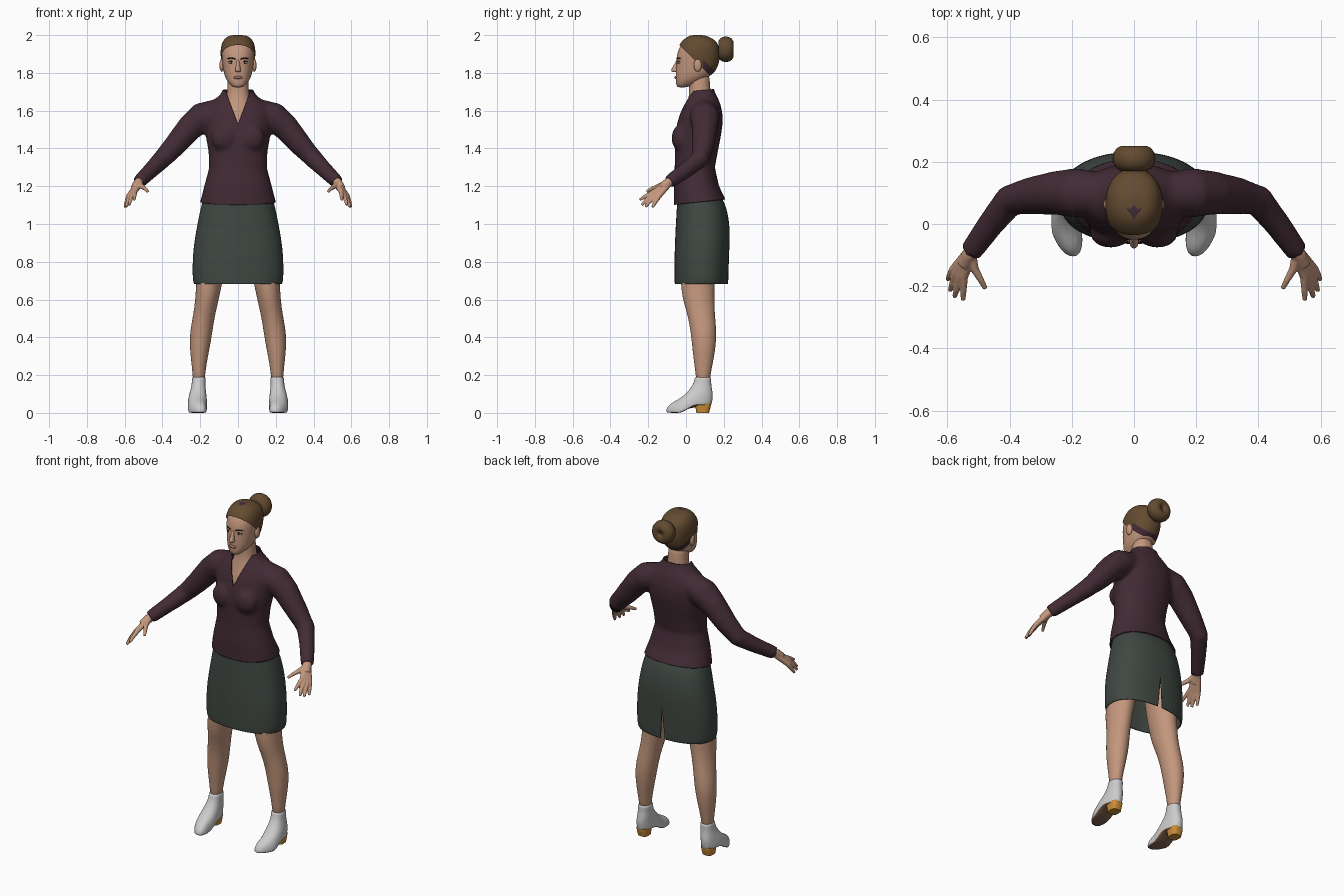
import bpy, bmesh, math
from mathutils import Vector, Matrix

cube = bpy.data.objects.get("Cube")
if cube:
    bpy.data.objects.remove(cube, do_unlink=True)


def material(name, *rgb):
    m = bpy.data.materials.new(name)
    m.use_nodes = True
    m.diffuse_color = (*rgb, 1)
    m.node_tree.nodes["Principled BSDF"].inputs["Base Color"].default_value = (*rgb, 1)
    return m


SKIN = material("skin", .55, .31, .205)
HAIR = material("brown hair", .125, .07, .03)
JACKET = material("plum cloth", .055, .024, .035)
SKIRT = material("grey green cloth", .05, .064, .055)
BOOT = material("pale grey leather", .6, .6, .6)
HEEL = material("amber heel", .6, .27, .04)
SOLE = material("brown sole", .2, .115, .07)
DARK = material("dark brown", .02, .013, .01)
WHITE = material("eye white", .5, .46, .42)
LIPS = material("lips", .36, .15, .11)


def flat_ring(z, half, front, back, x=0, power=2.2, n=32):
    """Horizontal rounded outline between a front and a back depth."""
    out = []
    for i in range(n):
        a = math.tau * i / n
        c, s = math.cos(a), math.sin(a)
        u = math.copysign(abs(c) ** (2 / power), c)
        v = math.copysign(abs(s) ** (2 / power), s)
        out.append(Vector((x + half * u, (front + back) / 2 + (back - front) / 2 * v, z)))
    return out


def loft(bm, rings, caps=True):
    loops = [[bm.verts.new(p) for p in r] for r in rings]
    n = len(loops[0])
    for a, b in zip(loops, loops[1:]):
        for i in range(n):
            bm.faces.new((a[i], a[(i + 1) % n], b[(i + 1) % n], b[i]))
    if caps:
        bm.faces.new(loops[0])
        bm.faces.new(loops[-1])


def tube(bm, points, side=1, n=16):
    """Round tube through (x, y, z, radius) points."""
    c = [Vector((x * side, y, z)) for x, y, z, r in points]
    rings = []
    for i, p in enumerate(points):
        t = c[min(i + 1, len(c) - 1)] - c[max(i - 1, 0)]
        u = t.cross(Vector((0, 0, 1)) if abs(t.normalized().z) < .95 else Vector((0, 1, 0))).normalized()
        v = t.normalized().cross(u)
        rings.append([c[i] + p[3] * (u * math.cos(k * math.tau / n) + v * math.sin(k * math.tau / n))
                      for k in range(n)])
    loft(bm, rings)


def ball(bm, centre, size):
    bmesh.ops.create_uvsphere(bm, u_segments=20, v_segments=12, radius=1,
                              matrix=Matrix.Translation(centre) @ Matrix.Diagonal((*size, 1)))


def finish(name, bm, *mats, subdivide=0, voxel=0, smooth=0):
    """Make the object and apply its shaping modifiers."""
    bmesh.ops.recalc_face_normals(bm, faces=bm.faces)
    me = bpy.data.meshes.new(name)
    bm.to_mesh(me)
    bm.free()
    for m in mats:
        me.materials.append(m)
    ob = bpy.data.objects.new(name, me)
    bpy.context.scene.collection.objects.link(ob)
    if subdivide:
        ob.modifiers.new("round", 'SUBSURF').levels = subdivide
    if voxel:
        rm = ob.modifiers.new("merge", 'REMESH')
        rm.mode, rm.voxel_size = 'VOXEL', voxel
        sm = ob.modifiers.new("relax", 'SMOOTH')
        sm.factor, sm.iterations = .5, smooth
    if ob.modifiers:
        graph = bpy.context.evaluated_depsgraph_get()
        ob.data = bpy.data.meshes.new_from_object(ob.evaluated_get(graph))
        ob.modifiers.clear()
        ob.data.materials.clear()
        for m in mats:
            ob.data.materials.append(m)
    ob.data.shade_smooth()
    return ob


def cut(bm, point, normal, clear=False):
    """Split along a plane; clear removes the side the normal points to."""
    bmesh.ops.bisect_plane(bm, geom=bm.verts[:] + bm.edges[:] + bm.faces[:], plane_co=point,
                           plane_no=normal, clear_outer=clear)


def edit(ob, rule):
    bm = bmesh.new()
    bm.from_mesh(ob.data)
    rule(bm)
    bm.to_mesh(ob.data)
    bm.free()


def drop(bm, test):
    bad = [f for f in bm.faces if test(f.calc_center_median())]
    bmesh.ops.delete(bm, geom=bad, context='FACES')


def thicken(ob, depth):
    mod = ob.modifiers.new("cloth thickness", 'SOLIDIFY')
    mod.thickness = depth


# Jacket: torso, bust and sleeves merged, then opened at collar and hem
bm = bmesh.new()
loft(bm, [flat_ring(*r) for r in (
    (1.06, .207, -.064, .235), (1.12, .2, -.064, .215), (1.2, .179, -.065, .175),
    (1.3, .153, -.06, .153), (1.38, .156, -.06, .168), (1.45, .168, -.058, .182),
    (1.52, .175, -.05, .193), (1.58, .175, -.034, .194), (1.63, .155, -.012, .184),
    (1.66, .122, .003, .172), (1.69, .09, .014, .157), (1.715, .078, .02, .147), (1.76, .078, .018, .147))])
for s in (1, -1):
    ball(bm, (.075 * s, -.03, 1.455), (.067, .047, .07))
    tube(bm, [(.1, .095, 1.595, .07), (.19, .1, 1.565, .08), (.25, .1, 1.515, .071), (.335, .09, 1.415, .06),
              (.4, .075, 1.345, .051), (.46, 0, 1.285, .043), (.525, -.09, 1.222, .037)], s)
jacket = finish("jacket", bm, JACKET, voxel=.011, smooth=7)


def open_jacket(bm):
    cut(bm, (0, .08, 1.708), (0, -.1, 1), True)
    cut(bm, (0, -.06, 1.102), (0, .11, -1), True)
    for s in (1, -1):
        cut(bm, (0, 0, 1.53), (s, 0, -.38))
    drop(bm, lambda c: c.y < .07 and abs(c.x) < .38 * (c.z - 1.53))


edit(jacket, open_jacket)
thicken(jacket, .006)

# Chest and neck
bm = bmesh.new()
loft(bm, [flat_ring(*r) for r in (
    (1.46, .1, -.03, .1), (1.53, .1, -.03, .12), (1.6, .09, -.008, .13), (1.66, .064, .012, .135),
    (1.7, .057, .018, .13), (1.76, .054, .016, .126), (1.81, .054, .01, .12))])
finish("neck", bm, SKIN, subdivide=1)

# Skirt with a slit at the centre back
bm = bmesh.new()
loft(bm, [flat_ring(*r, 0, 2.3) for r in (
    (1.18, .165, -.045, .16), (1.12, .19, -.047, .205), (1.04, .208, -.052, .226), (.95, .225, -.057, .234),
    (.85, .24, -.061, .229), (.75, .242, -.062, .226), (.7, .24, -.061, .225), (.682, .234, -.06, .222))],
     caps=False)
skirt = finish("skirt", bm, SKIRT, subdivide=2)


def slit(bm):
    for s in (1, -1):
        cut(bm, (0, 0, .87), (s, 0, .08))
    drop(bm, lambda c: c.y > .1 and abs(c.x) < .08 * (.87 - c.z))


edit(skirt, slit)
thicken(skirt, .006)

# Head and the hair cap over it
HEAD = ((1.722, .022, -.044, .0), (1.735, .04, -.052, .04), (1.76, .061, -.054, .09), (1.79, .073, -.055, .14),
        (1.82, .079, -.053, .158), (1.85, .083, -.051, .168), (1.88, .086, -.051, .172), (1.91, .087, -.045, .17),
        (1.94, .083, -.032, .165), (1.965, .072, -.012, .148), (1.985, .052, .012, .115), (1.994, .025, .04, .08))
bm = bmesh.new()
loft(bm, [flat_ring(*r) for r in HEAD])
finish("head", bm, SKIN, subdivide=1)
bm = bmesh.new()
loft(bm, [flat_ring(z + .007, h + .006, f - .006, b + .008) for z, h, f, b in HEAD])
hair = finish("hair", bm, HAIR, JACKET, subdivide=2)


def trim_hair(bm):
    cut(bm, (0, 0, 1.912), (0, -1, -1), True)
    cut(bm, (0, 0, 1.96), (0, 1, 1))
    for s in (1, -1):
        cut(bm, (0, .006, 1.985), (s, -.9, .9))
    for f in bm.faces:
        c = f.calc_center_median()
        nape = c.y > .09 and c.y + c.z < 1.96
        peak = c.y < .05 and abs(c.x) - .9 * (c.y - .006) + .9 * (c.z - 1.985) < 0 and abs(c.x) < .04
        f.material_index = int(nape or peak)


edit(hair, trim_hair)

# Bun, a fat ring with a filled middle
bm = bmesh.new()
tilt = Matrix.Translation((0, .211, 1.925))
loops = []
for i in range(28):
    a = math.tau * i / 28
    loops.append([bm.verts.new(tilt @ Vector(((.034 + .035 * math.cos(b)) * math.cos(a), .041 * math.sin(b),
                                              (.034 + .034 * math.cos(b)) * math.sin(a))))
                  for b in (math.tau * k / 14 for k in range(14))])
for i in range(28):
    p, q = loops[i], loops[(i + 1) % 28]
    for k in range(14):
        bm.faces.new((p[k], q[k], q[(k + 1) % 14], p[(k + 1) % 14]))
ball(bm, (0, .2, 1.925), (.03, .036, .03))
finish("hair_bun", bm, HAIR)

# Nose and mouth
bm = bmesh.new()
loft(bm, [flat_ring(*r, n=12) for r in (
    (1.875, .01, -.05, -.03), (1.84, .01, -.064, -.03), (1.815, .016, -.084, -.03), (1.803, .016, -.074, -.03))])
finish("nose", bm, SKIN, subdivide=2)
bm = bmesh.new()
ball(bm, (0, -.052, 1.776), (.023, .01, .009))
finish("mouth", bm, LIPS)

for s, side in ((1, "left"), (-1, "right")):
    # Eye, iris, brow and ear
    for part, mat, centre, size in (
            ("eye", WHITE, (.035, -.034, 1.855), (.015, .01, .007)),
            ("iris", DARK, (.035, -.041, 1.855), (.006, .005, .006)),
            ("ear", SKIN, (.086, .062, 1.84), (.012, .021, .034))):
        bm = bmesh.new()
        ball(bm, (centre[0] * s, *centre[1:]), size)
        finish(side + "_" + part, bm, mat)
    bm = bmesh.new()
    tube(bm, [(.014, -.048, 1.873, .003), (.035, -.043, 1.879, .004), (.056, -.029, 1.876, .002)], s, 8)
    tube(bm, [(.02, -.044, 1.86, .002), (.035, -.043, 1.863, .003), (.051, -.031, 1.858, .002)], s, 8)
    finish(side + "_brow_and_lashes", bm, DARK)

    # Hand with five fingers
    bm = bmesh.new()
    for knuckle, joint, tip, start in (
            ((.547, -.17, 1.17), (.548, -.215, 1.147), (.549, -.245, 1.128), (.523, -.105, 1.215)),
            ((.56, -.168, 1.158), (.569, -.21, 1.128), (.577, -.234, 1.1), (.527, -.1, 1.215)),
            ((.572, -.158, 1.15), (.584, -.193, 1.118), (.591, -.214, 1.092), (.53, -.096, 1.213)),
            ((.58, -.145, 1.145), (.592, -.165, 1.112), (.598, -.178, 1.088), (.533, -.092, 1.21)),
            ((.512, -.145, 1.2), (.492, -.18, 1.187), (.477, -.208, 1.172), (.523, -.1, 1.218))):
        tube(bm, [(*start, .017), (*knuckle, .014), (*joint, .0105), (*tip, .008)], s, 10)
    tube(bm, [(.5, -.055, 1.247, .026), (.53, -.1, 1.215, .025), (.545, -.13, 1.19, .024)], s)
    finish(side + "_hand", bm, SKIN, voxel=.004, smooth=3)

    # Leg
    bm = bmesh.new()
    loft(bm, [flat_ring(z, r, f, b, x * s, 2) for z, x, r, f, b in (
        (.98, .11, .085, -.02, .17), (.8, .135, .078, -.03, .16), (.68, .154, .068, -.028, .152),
        (.6, .164, .062, -.018, .15), (.53, .177, .058, .006, .152), (.45, .192, .059, .022, .16),
        (.38, .2, .057, .03, .16), (.3, .205, .046, .038, .15), (.22, .207, .034, .05, .132),
        (.15, .208, .031, .055, .125))])
    finish(side + "_leg", bm, SKIN, subdivide=1)

    # Ankle boot, raised at the back over its heel
    bm = bmesh.new()
    loft(bm, [flat_ring(z, r, f, b, x * s) for z, x, r, f, b in (
        (.192, .207, .036, .046, .134), (.18, .207, .036, .046, .134), (.14, .209, .036, .038, .133),
        (.1, .211, .041, .01, .139), (.075, .213, .045, -.035, .142), (.05, .214, .049, -.085, .142),
        (.02, .215, .052, -.106, .138), (.003, .215, .05, -.104, .134), (0, .215, .046, -.1, .13))])
    boot = finish(side + "_boot", bm, BOOT, SOLE, subdivide=1)
    for v in boot.data.vertices:
        t = min(max((v.co.y + .04) / .1, 0), 1)
        lift = .04 * t * t * (3 - 2 * t)
        v.co.z = lift + v.co.z * (1 - lift / .192)
        v.co.x -= s * .25 * max(0, -.03 - v.co.y)
    for f in boot.data.polygons:
        f.material_index = int(f.normal.z < -.6 and f.center.z < .06)
    bm = bmesh.new()
    loft(bm, [flat_ring(z, r, f, b, .215 * s, 3) for z, r, f, b in (
        (0, .03, .055, .122), (.03, .034, .05, .13), (.05, .036, .045, .133))])
    heel = finish(side + "_heel", bm, HEEL)
    heel.data.shade_flat()
